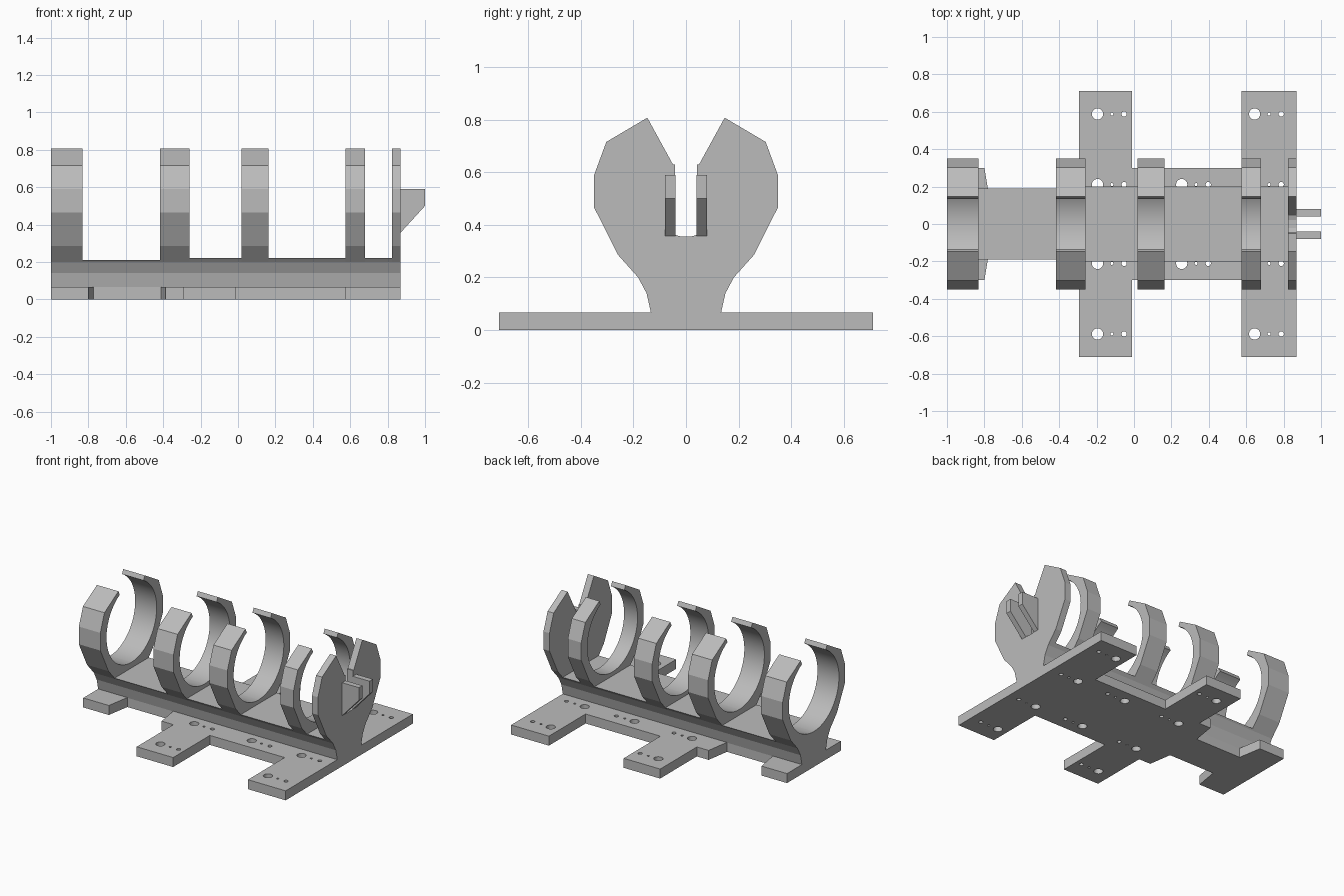
import bpy, bmesh, math

if "Cube" in bpy.data.objects:
    bpy.data.objects.remove(bpy.data.objects["Cube"])

grey = bpy.data.materials.new("light grey")
grey.diffuse_color = (0.5, 0.5, 0.5, 1)
grey.use_nodes = True
grey.node_tree.nodes["Principled BSDF"].inputs["Base Color"].default_value = grey.diffuse_color


def add_object(name, bm):
    bmesh.ops.recalc_face_normals(bm, faces=bm.faces)
    mesh = bpy.data.meshes.new(name)
    bm.to_mesh(mesh)
    bm.free()
    obj = bpy.data.objects.new(name, mesh)
    bpy.context.collection.objects.link(obj)
    mesh.materials.append(grey)
    return obj


def prism(name, points, offset):
    """Extrude a closed 3D outline by an offset vector."""
    bm = bmesh.new()
    face = bm.faces.new([bm.verts.new(p) for p in points])
    side = bmesh.ops.extrude_face_region(bm, geom=[face])["geom"]
    bmesh.ops.translate(bm, vec=offset,
                        verts=[v for v in side if isinstance(v, bmesh.types.BMVert)])
    return add_object(name, bm)


def mirrored(half):
    """Close a half outline by mirroring its first coordinate."""
    return half + [(-a, b) for a, b in reversed(half)]


def cross_section(name, half, x0, x1):
    return prism(name, [(x0, y, z) for y, z in mirrored(half)], (x1 - x0, 0, 0))


def smooth(obj):
    bpy.ops.object.select_all(action='DESELECT')
    obj.select_set(True)
    bpy.context.view_layer.objects.active = obj
    bpy.ops.object.shade_smooth_by_angle(angle=math.radians(12))


# Base plate with side arms and a narrow waist
T = 0.067
half = [(-1, .3), (-.80, .3), (-.772, .133), (-.413, .133), (-.387, .3), (-.295, .3),
        (-.295, .71), (-.01, .71), (-.01, .3), (.575, .3), (.575, .71), (.87, .71)]
outline = half + [(x, -y) for x, y in reversed(half)]
plate = prism("base_plate", [(x, y, 0) for x, y in outline], (0, 0, T))

# Screw holes: one large and two small in each group
bm = bmesh.new()
groups = [(x, y) for x in (-.195, .645) for y in (.59, .213)] + [(.255, .213)]
for gx, gy in groups:
    for sign in (1, -1):
        for dx, r in ((0, .03), (.077, .008), (.142, .014)):
            made = bmesh.ops.create_cone(bm, cap_ends=True, segments=24, radius1=r,
                                         radius2=r, depth=.3)
            bmesh.ops.translate(bm, verts=made["verts"], vec=(gx + dx, sign * (gy - .002), 0))
cutter = add_object("hole_cutter", bm)
cutter.hide_render = True
mod = plate.modifiers.new("holes", 'BOOLEAN')
mod.object = cutter
mod.solver = 'EXACT'
bpy.context.view_layer.update()
deps = bpy.context.evaluated_depsgraph_get()
plate.data = bpy.data.meshes.new_from_object(plate.evaluated_get(deps))
plate.modifiers.clear()
bpy.data.objects.remove(cutter)

# Flared spine along the length, with a slightly lower part on the left
foot = [(.133, T - .002), (.15, .14), (.182, .2)]
cross_section("spine_left", foot + [(.191, .21)], -1, -.33)
cross_section("spine_right", foot + [(.201, .222)], -.33, .87)

# Faceted outer half profile shared by the rings and the end plate
outer = foot + [(.258, .285), (.349, .465), (.349, .59), (.303, .715), (.147, .807)]

# Open clamp rings with a round bore
CZ, R, N = .53, .28, 28
start = math.atan2(.777 - CZ, .133)
bore = [(R * math.cos(a), CZ + R * math.sin(a))
        for a in (start - (start + math.pi / 2) * i / N for i in range(N))]
for i, (x0, x1) in enumerate(((-1, -.832), (-.417, -.26), (.02, .162), (.575, .68))):
    ring = cross_section(f"clamp_ring_{i + 1}", outer + bore + [(0, CZ - R)], x0, x1)
    smooth(ring)

# End plate with a funnel-shaped slot
slot = [(.05, .63), (.042, .63), (.042, .362), (.022, .356)]
cross_section("end_plate", outer + slot, .823, .87)

# Pair of wedge brackets beside the slot
wedge = [(.868, .59), (1, .59), (1, .5), (.868, .355)]
for side, y in (("front", -.079), ("back", .04)):
    prism(f"{side}_bracket", [(x, y, z) for x, z in wedge], (0, .039, 0))
